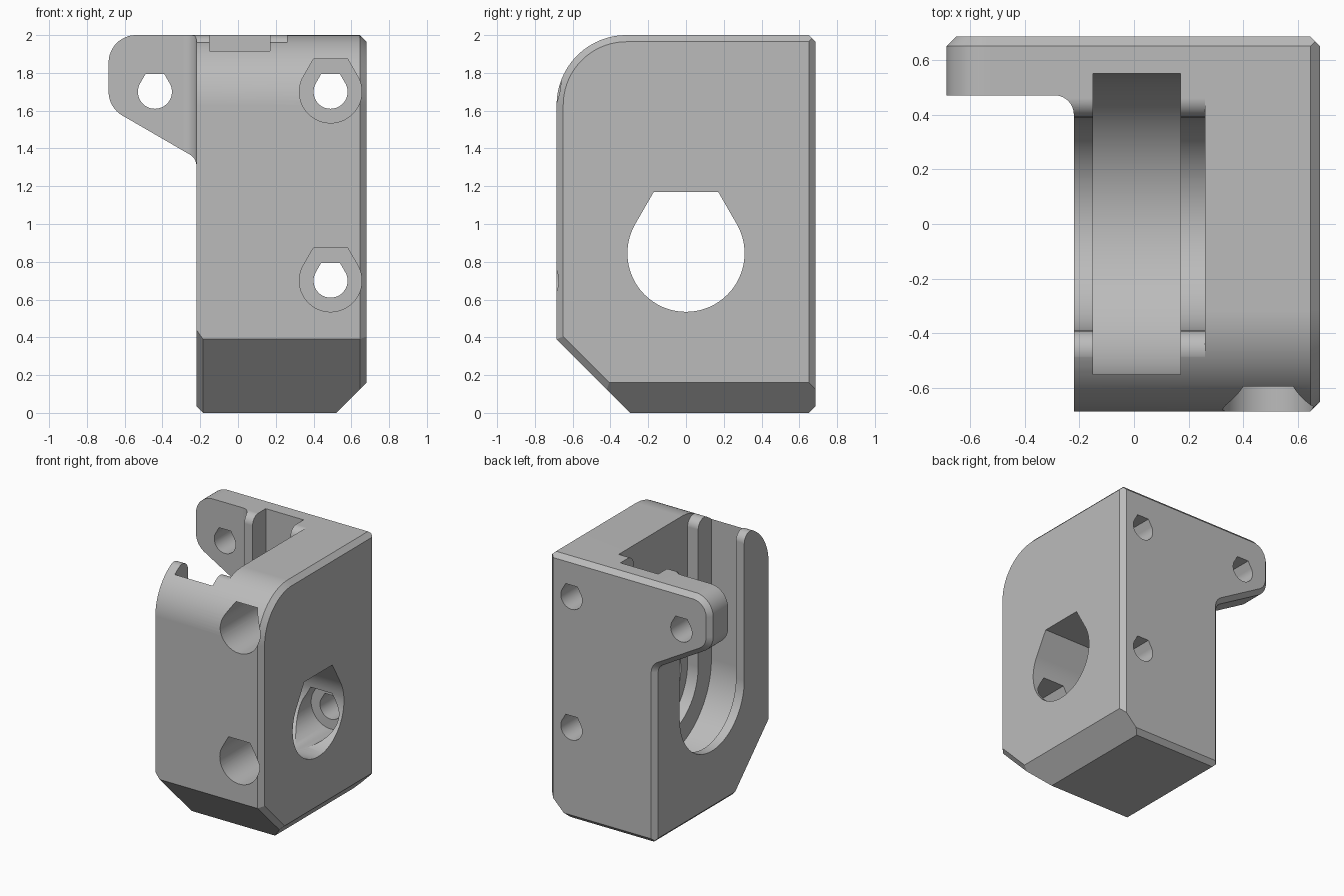
import bpy, bmesh
from math import sin, cos, radians, pi
from mathutils import Vector

if "Cube" in bpy.data.objects:
    bpy.data.objects.remove(bpy.data.objects["Cube"])

grey = bpy.data.materials.new("light grey plastic")
grey.use_nodes = True
COLOUR = (0.5, 0.5, 0.5, 1)
grey.diffuse_color = COLOUR
grey.node_tree.nodes["Principled BSDF"].inputs["Base Color"].default_value = COLOUR

EDGE = 0.035     # chamfer size
FIL = 0.07       # fillet radius
LEFT, RIGHT, DEPTH, TOP = -0.22, 0.68, 0.685, 2.0
AXIS_Z = 0.845   # height of the side bore


def arc(cx, cy, r, a0, a1, n=16):
    return [(cx + r * cos(radians(a0 + (a1 - a0) * i / n)),
             cy + r * sin(radians(a0 + (a1 - a0) * i / n))) for i in range(n + 1)]


def inset(poly, d):
    """Mitred inset of a counter-clockwise outline."""
    pts, out = [Vector(p) for p in poly], []
    for i, p in enumerate(pts):
        a = (p - pts[i - 1]).normalized()
        b = (pts[(i + 1) % len(pts)] - p).normalized()
        na, nb = Vector((-a.y, a.x)), Vector((-b.y, b.x))
        out.append(tuple(p + (na + nb) * d / (1 + na.dot(nb))))
    return out


def loft(name, axis, sections, planes=()):
    """Solid through outlines at positions along an axis, trimmed by planes."""
    bm = bmesh.new()
    rings = []
    for pos, poly in sections:
        ring = []
        for p in poly:
            co = list(p)
            co.insert("xyz".index(axis), pos)
            ring.append(bm.verts.new(co))
        rings.append(ring)
    n = len(rings[0])
    for lo, hi in zip(rings, rings[1:]):
        for i in range(n):
            j = (i + 1) % n
            bm.faces.new((lo[i], lo[j], hi[j], hi[i]))
    bm.faces.new(rings[0])
    bm.faces.new(rings[-1])
    for co, no in planes:
        bmesh.ops.bisect_plane(bm, geom=bm.verts[:] + bm.edges[:] + bm.faces[:],
                               plane_co=co, plane_no=no, clear_outer=True)
        bmesh.ops.holes_fill(bm, edges=[e for e in bm.edges if e.is_boundary], sides=0)
    bmesh.ops.recalc_face_normals(bm, faces=bm.faces[:])
    mesh = bpy.data.meshes.new(name)
    bm.to_mesh(mesh)
    bm.free()
    mesh.materials.append(grey)
    ob = bpy.data.objects.new(name, mesh)
    bpy.context.collection.objects.link(ob)
    return ob


def combine(target, other, operation):
    """Apply a boolean and remove the tool object."""
    other.hide_render = True
    mod = target.modifiers.new("boolean", "BOOLEAN")
    mod.operation, mod.object, mod.solver = operation, other, "EXACT"
    bpy.context.view_layer.objects.active = target
    bpy.ops.object.modifier_apply(modifier=mod.name)
    bpy.data.objects.remove(other)


def teardrop(cx, cy, r):
    """Round hole with a flat-topped printable roof."""
    return arc(cx, cy, r, 150, 390, 48) + [(cx + 0.549 * r, cy + 1.05 * r),
                                           (cx - 0.549 * r, cy + 1.05 * r)]


# Body: side outline with chamfered edges
side = ([(DEPTH, 0), (DEPTH, TOP)] + arc(-0.315, 1.63, 0.37, 90, 180, 24)
        + [(-DEPTH, 0.39), (-0.295, 0)])
h = 0.5 ** 0.5
body = loft("bracket_body", "x",
            [(LEFT, side), (RIGHT - EDGE, side), (RIGHT, inset(side, EDGE))],
            [((0.52, 0, 0), (1, 0, -1)),
             ((LEFT + EDGE, 0, 0), (-1, 0, -1)),
             ((LEFT + EDGE, -DEPTH, 0.39), (-1, -h, -h)),
             ((LEFT, DEPTH - EDGE, 0), (-1, 1, 0)),
             ((0, DEPTH - EDGE, 0), (0, 1, -1)),
             ((0, DEPTH - EDGE, TOP), (0, 1, 1))])

# Mounting ear with rounded corners, blended into the body
outline = ([(0.1, TOP)] + arc(-0.54, 1.855, 0.145, 90, 180)
           + arc(-0.54, 1.7, 0.145, 180, 240)
           + arc(LEFT - FIL, 1.307, FIL, 60, 0) + [(LEFT, 1.25), (0.1, 1.25)])
ear = loft("mounting_ear", "y", [(0.38, outline), (DEPTH - EDGE, outline),
                                 (DEPTH, inset(outline, EDGE))])
front_trim = ([(-1, 0.2), (LEFT, 0.2)]
              + arc(LEFT - FIL, 0.47 - FIL, FIL, 0, 90) + [(-1, 0.47)])
combine(ear, loft("ear_trim", "z", [(1, front_trim), (2.2, front_trim)]), "DIFFERENCE")
combine(body, ear, "UNION")

# Narrow U slot with rounded top lips
r = 0.39
slot = (arc(0, AXIS_Z, r, 180, 360, 48)
        + arc(r + FIL, TOP - FIL, FIL, 180, 90, 10)
        + [(r + FIL, 2.2), (-0.6, 2.2), (-0.542, 2.042)]
        + arc(-r - FIL, 1.893, FIL, 119, 0, 12))
combine(body, loft("slot_cutter", "x", [(-0.32, slot), (0.26, slot)]), "DIFFERENCE")

# Wide U groove inside the slot
groove = arc(0, AXIS_Z, 0.55, 180, 360, 48) + [(0.55, 2.2), (-0.55, 2.2)]
combine(body, loft("groove_cutter", "x", [(-0.15, groove), (0.17, groove)]), "DIFFERENCE")

# Side bore
bore = teardrop(0, AXIS_Z, 0.31)
combine(body, loft("bore_cutter", "x", [(0.2, bore), (0.8, bore)]), "DIFFERENCE")

# Screw holes, and deep counterbores from the front
for x, z, sunk in ((0.49, 1.7, True), (0.49, 0.7, True), (-0.44, 1.7, False)):
    hole = teardrop(x, z, 0.09)
    combine(body, loft("screw_cutter", "y", [(-0.8, hole), (0.8, hole)]), "DIFFERENCE")
    if sunk:
        head = teardrop(x, z, 0.165)
        combine(body, loft("head_cutter", "y", [(-0.8, head), (0.42, head)]), "DIFFERENCE")

# Smooth curves, crisp edges
bpy.ops.object.select_all(action="DESELECT")
body.select_set(True)
bpy.context.view_layer.objects.active = body
bpy.ops.object.shade_smooth_by_angle(angle=radians(20))
weighted = body.modifiers.new("weighted_normals", "WEIGHTED_NORMAL")
weighted.keep_sharp = True
